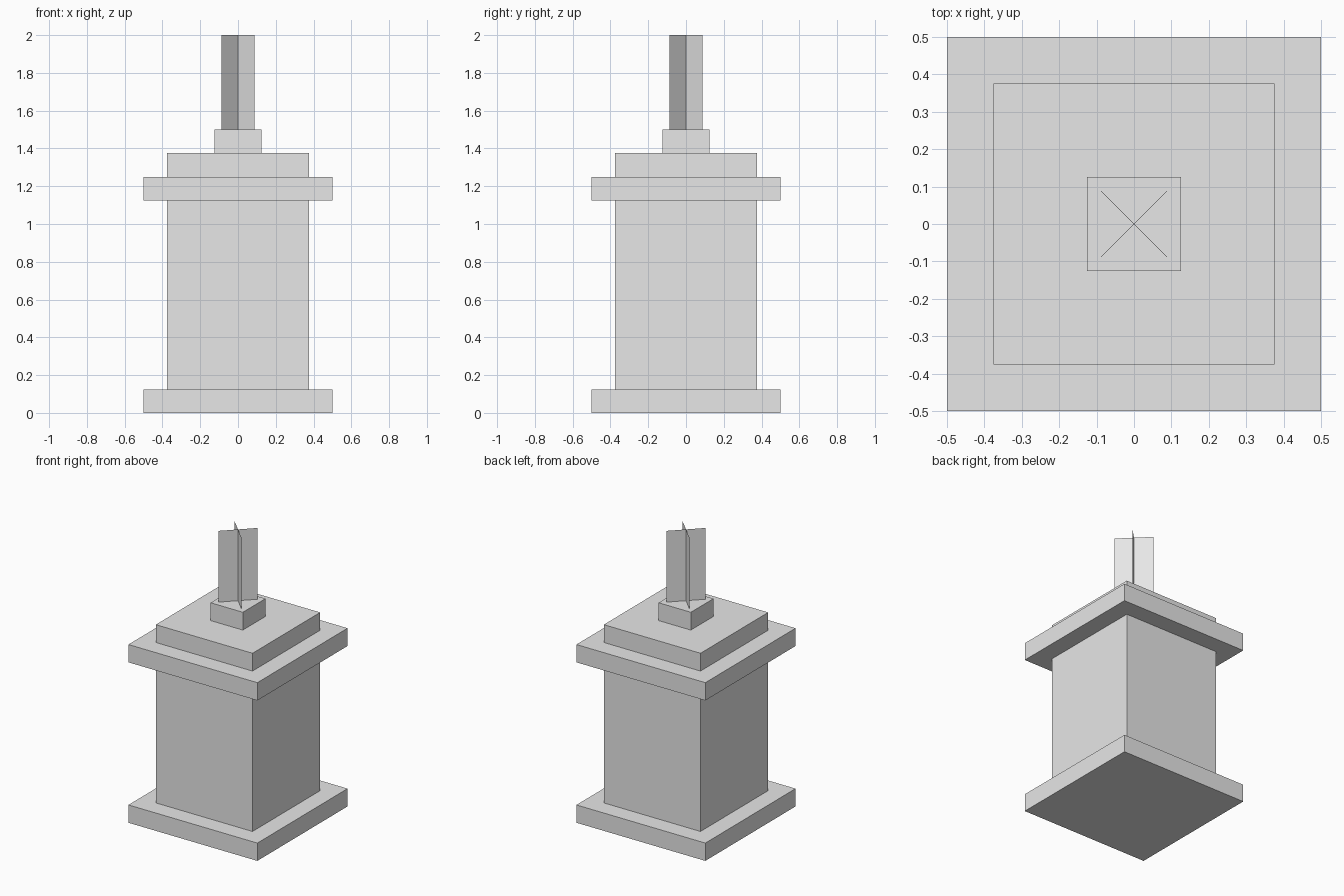
import bpy
import bmesh
import math
from mathutils import Matrix

default = bpy.data.objects.get("Cube")
if default:
    bpy.data.objects.remove(default, do_unlink=True)

grey = bpy.data.materials.new("plain_grey")
grey.use_nodes = True
colour = (0.8, 0.8, 0.8, 1)
grey.diffuse_color = colour
grey.node_tree.nodes["Principled BSDF"].inputs["Base Color"].default_value = colour


def add_object(name, bm):
    mesh = bpy.data.meshes.new(name)
    bm.to_mesh(mesh)
    bm.free()
    mesh.materials.append(grey)
    bpy.context.collection.objects.link(bpy.data.objects.new(name, mesh))


def slab(name, width, bottom, top):
    """Square block centred on the vertical axis."""
    bm = bmesh.new()
    place = Matrix.Translation((0, 0, (bottom + top) / 2))
    size = Matrix.Diagonal((width, width, top - bottom, 1))
    bmesh.ops.create_cube(bm, size=1, matrix=place @ size)
    add_object(name, bm)


def upright_sheet(name, width, bottom, top, angle):
    """Thin upright sheet turned about the vertical axis."""
    bm = bmesh.new()
    place = Matrix.Translation((0, 0, (bottom + top) / 2))
    turn = Matrix.Rotation(angle, 4, "Z") @ Matrix.Rotation(math.pi / 2, 4, "X")
    size = Matrix.Diagonal((width, top - bottom, 1, 1))
    bmesh.ops.create_grid(bm, x_segments=1, y_segments=1, size=0.5,
                          matrix=place @ turn @ size)
    add_object(name, bm)


# Stacked square body
slab("base_plate", 1, 0, 0.125)
slab("body", 0.75, 0.125, 1.125)
slab("cap_plate", 1, 1.125, 1.25)
slab("upper_step", 0.75, 1.25, 1.375)
slab("top_block", 0.25, 1.375, 1.5)

# Crossed diagonal sheets on top
upright_sheet("first_cross_sheet", 0.25, 1.5, 2, math.pi / 4)
upright_sheet("second_cross_sheet", 0.25, 1.5, 2, -math.pi / 4)
